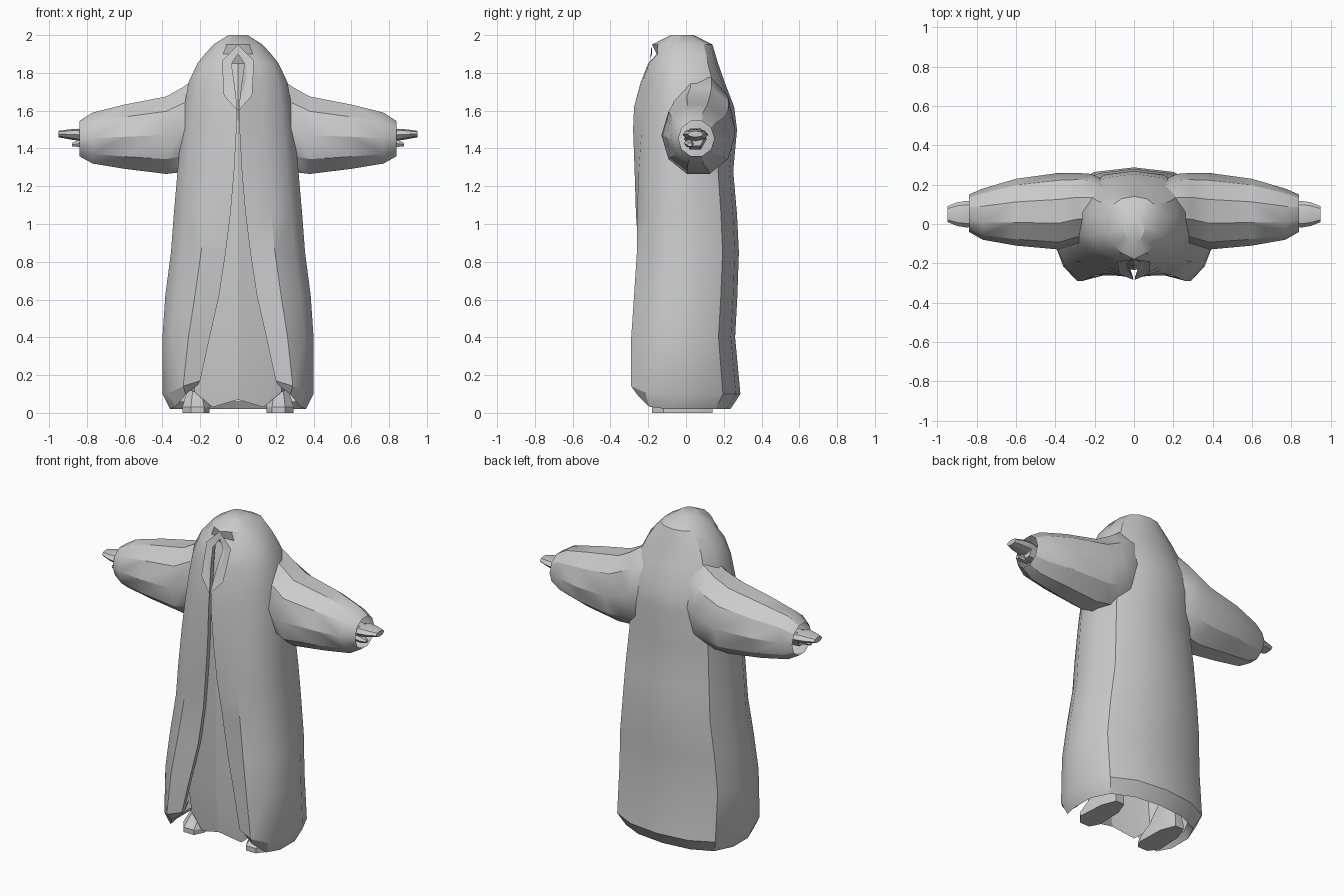
import bpy, bmesh, math

if "Cube" in bpy.data.objects:
    bpy.data.objects.remove(bpy.data.objects["Cube"])


def finish(name, bm, mirror=True, angle=32):
    """Mirror a half across x = 0, weld it and shade it."""
    if mirror:
        geo = bm.verts[:] + bm.edges[:] + bm.faces[:]
        dup = bmesh.ops.duplicate(bm, geom=geo)["geom"]
        for v in dup:
            if isinstance(v, bmesh.types.BMVert):
                v.co.x = -v.co.x
        bmesh.ops.reverse_faces(bm, faces=[f for f in dup if isinstance(f, bmesh.types.BMFace)])
    bmesh.ops.remove_doubles(bm, verts=bm.verts[:], dist=0.0008)
    me = bpy.data.meshes.new(name)
    bm.to_mesh(me)
    bm.free()
    ob = bpy.data.objects.new(name, me)
    bpy.context.collection.objects.link(ob)
    bpy.ops.object.select_all(action='DESELECT')
    ob.select_set(True)
    bpy.context.view_layer.objects.active = ob
    bpy.ops.object.shade_smooth_by_angle(angle=math.radians(angle))
    return ob


def loft(name, rings, closed=True, cap_start=False, cap_end=False, angle=32):
    """Skin a list of point rings; the result is mirrored to the other side."""
    bm = bmesh.new()
    vs = [[bm.verts.new(p) for p in r] for r in rings]
    n = len(vs[0])
    for a, b in zip(vs, vs[1:]):
        for j in range(n if closed else n - 1):
            k = (j + 1) % n
            bm.faces.new((a[j], a[k], b[k], b[j]))
    if cap_start:
        bm.faces.new(vs[0][::-1])
    if cap_end:
        bm.faces.new(vs[-1])
    return finish(name, bm, angle=angle)


def oval(x, yc, zc, ry, rz, n=10):
    return [(x, yc + ry * math.cos(2 * math.pi * i / n),
             zc + rz / 0.951 * math.sin(2 * math.pi * i / n)) for i in range(n)]


# Hooded cloak: z, half width, half gap, front y, back y, edge y
cloak = [
    (.06, .33, .22, -.22, .21, -.20),
    (.02, .36, .21, -.26, .235, -.25),
    (.10, .40, .20, -.29, .288, -.27),
    (.40, .40, .15, -.29, .26, -.26),
    (.62, .385, .10, -.275, .272, -.25),
    (.85, .355, .065, -.26, .28, -.25),
    (1.05, .34, .04, -.26, .27, -.265),
    (1.28, .32, .02, -.25, .25, -.272),
    (1.50, .30, .008, -.235, .27, -.28),
    (1.62, .285, .004, -.22, .255, -.275),
    (1.75, .262, .02, -.19, .205, -.24),
    (1.85, .215, .035, -.17, .17, -.20),
    (1.90, .175, 0, -.15, .155, -.155),
    (1.95, .13, 0, -.15, .14, -.18),
    (2.00, .05, 0, -.08, .04, -.08),
]


def cloak_half(z, w, g, yf, yb, ye):
    d, s = yb - yf, w - g
    curl = 0 if z > 1.88 else 1
    pts = [(g + .02 * curl, ye + .06 * curl), (g, ye), (g + .45 * s, yf),
           (g + .8 * s, yf + .13 * d), (w, yf + .33 * d), (w, yf + .62 * d),
           (.85 * w, yb - .16 * d), (.5 * w, yb - .04 * d), (0, yb)]
    lift = (.13 if z < .08 else .07 if z < .2 else 0)
    fall = [1, 1, .6, .1, 0, 0, 0, 0, 0]
    return [(x, y, z + lift * f) for (x, y), f in zip(pts, fall)]


loft("hooded_cloak", [cloak_half(*r) for r in cloak], closed=False, cap_end=True)

# Folded trim around the hood opening
loft("hood_trim", [
    [(0, -.18, 1.90), (0, -.182, 1.95)],
    [(.04, -.20, 1.84), (.085, -.19, 1.865)],
    [(.003, -.284, 1.60), (.075, -.255, 1.68)],
], closed=False, angle=20)

# Inner robe panel: z, centre y, half width
robe = [(.05, -.19, .27), (.33, -.22, .28), (.9, -.22, .25),
        (1.4, -.235, .22), (1.65, -.215, .18), (1.85, -.14, .12)]
panels = []
for z, y, w in robe:
    dz = (.02, -.02, .06, .08) if z < .1 else (0, 0, 0, 0)
    panels.append([(0, y, z + dz[0]), (.5 * w, y + .03, z + dz[1]),
                   (.85 * w, y + .06, z + dz[2]), (w, y + .15, z + dz[3])])
loft("inner_robe", panels, closed=False, angle=20)

# Wide sleeves: x, centre y, centre z, radius y, radius z
loft("sleeves", [oval(*r) for r in [
    (.14, .07, 1.54, .15, .25),
    (.22, .08, 1.53, .175, .245),
    (.29, .08, 1.50, .18, .225),
    (.38, .065, 1.47, .195, .205),
    (.60, .06, 1.462, .17, .17),
    (.77, .05, 1.455, .13, .135),
    (.84, .055, 1.452, .095, .093),
]])

# Forearms inside the sleeves
loft("forearms", [oval(.55, .05, 1.45, .06, .06, 6), oval(.84, .05, 1.455, .05, .045, 6)],
     cap_start=True, cap_end=True)

# Flat hands and thumbs
loft("hands", [oval(*r, 8) for r in [
    (.78, .05, 1.46, .055, .03),
    (.85, .05, 1.473, .068, .03),
    (.90, .05, 1.475, .06, .024),
    (.95, .05, 1.476, .04, .016),
]], cap_start=True, cap_end=True, angle=25)
loft("thumbs", [oval(.80, .02, 1.43, .025, .025, 6), oval(.85, .015, 1.425, .025, .018, 6),
                oval(.88, .02, 1.42, .014, .01, 6)], cap_start=True, cap_end=True, angle=25)

# Shoes with a flat sole
sole = [(.19, .14), (.155, .05), (.15, -.12), (.18, -.18),
        (.25, -.18), (.295, -.12), (.285, .05), (.25, .14)]
loft("shoes", [[(.22 + (x - .22) * s, .02 + (y - .02) * s + dy, z) for x, y in sole]
               for z, s, dy in [(0, 1, 0), (.03, 1, 0), (.1, .72, .02), (.2, .45, .03)]],
     cap_start=True, cap_end=True, angle=25)
